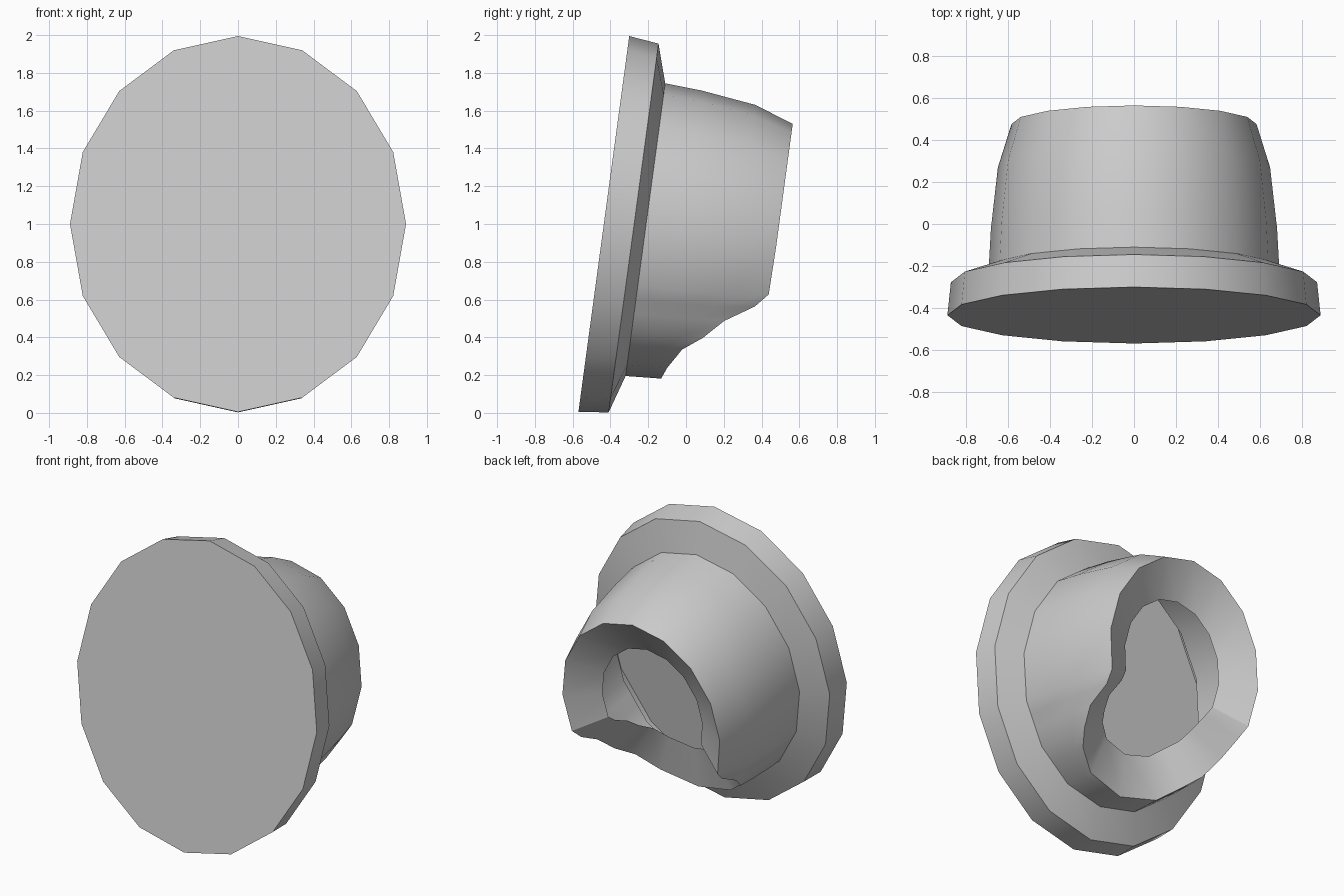
import bpy, bmesh
from math import sin, cos, radians, pi
from mathutils import Vector

if "Cube" in bpy.data.objects:
    bpy.data.objects.remove(bpy.data.objects["Cube"])

TILT = radians(7.7)
WIDTH = 0.886            # oval: width / height
STEP = 22.5              # 16-sided outline


def interp(table, x):
    for (x0, y0), (x1, y1) in zip(table, table[1:]):
        if x <= x1:
            return y0 + (y1 - y0) * (x - x0) / (x1 - x0)
    return table[-1][1]


def point(deg, depth, radius):
    """Point on the tilted 16-gon oval; deg is measured from the bottom."""
    k = cos(radians(STEP / 2)) / cos(radians(deg % STEP - STEP / 2))
    a = radians(deg)
    x, u = radius * k * WIDTH * sin(a), -radius * k * cos(a)
    return Vector((x,
                   -0.435 + depth * cos(TILT) + u * sin(TILT),
                   1.0 - depth * sin(TILT) + u * cos(TILT)))


def loft(name, rings, cap=False):
    bm = bmesh.new()
    rows = [[bm.verts.new(p) for p in ring] for ring in rings]
    n = len(rows[0])
    for r0, r1 in zip(rows, rows[1:]):
        for j in range(n):
            k = (j + 1) % n
            bm.faces.new((r0[j], r1[j], r1[k], r0[k]))
    if cap:
        bm.faces.new(rows[0])
    mesh = bpy.data.meshes.new(name)
    bm.to_mesh(mesh)
    bm.free()
    obj = bpy.data.objects.new(name, mesh)
    bpy.context.collection.objects.link(obj)
    bpy.ops.object.select_all(action='DESELECT')
    obj.select_set(True)
    bpy.context.view_layer.objects.active = obj
    bpy.ops.object.shade_smooth_by_angle(angle=radians(32))
    return obj


# Front plate: flat oval face, tapered edge, sloping shoulder
base = [i * STEP for i in range(16)]
plate_profile = [(0, 1.004), (0.159, 0.985), (0.222, 0.782)]
loft("front_plate",
     [[point(a, d, r) for a in base] for d, r in plate_profile], cap=True)

# Hollow cup: bulging wall, cut away at the bottom, with an inward lip
WALL = [(0.222, 0.782), (0.415, 0.770), (0.713, 0.732), (0.92, 0.659)]
CUT = [(0, 0.41), (22.5, 0.435), (36, 0.50), (54, 0.70),
       (61, 0.85), (67.5, 0.915), (90, 0.92), (180, 0.92)]
extra = [36, 54, 61]
angles = sorted(base + extra + [360 - a for a in extra])


def cut_depth(deg):
    return interp(CUT, min(deg, 360 - deg))


rings = []
for f in (0, 0.28, 0.7, 1):
    ring = []
    for a in angles:
        d = 0.222 + (cut_depth(a) - 0.222) * f
        ring.append(point(a, d, interp(WALL, d)))
    rings.append(ring)

lip = []
for a in angles:
    d = cut_depth(a)
    lip.append(point(a, 0.42 + (d - 0.41) * 0.745, interp(WALL, d) * 0.635))
rings.append(lip)
loft("hollow_cup", rings)
